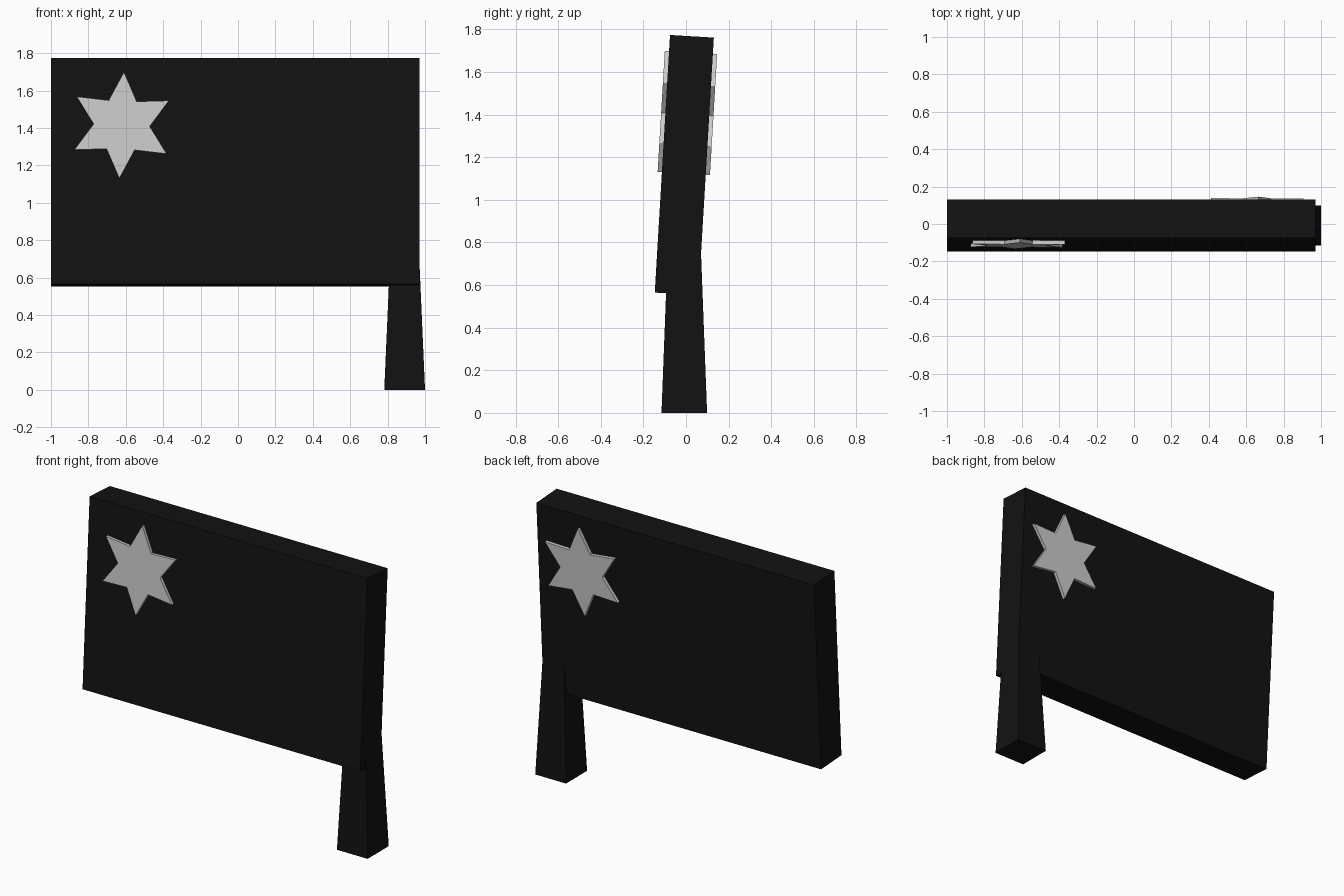
import bpy, bmesh
from math import sin, cos, radians, pi
from mathutils import Matrix

if "Cube" in bpy.data.objects:
    bpy.data.objects.remove(bpy.data.objects["Cube"])

black = bpy.data.materials.new("black")
black.diffuse_color = (0.006, 0.006, 0.006, 1)
black.use_nodes = True
black.node_tree.nodes["Principled BSDF"].inputs["Base Color"].default_value = black.diffuse_color

TILT = Matrix.Translation((-0.015, -0.008, 1.163)) @ Matrix.Rotation(radians(-3.39), 4, 'X')
W, T, H = 1.97, 0.206, 1.211


def add_object(name, bm, material=None, matrix=None):
    bmesh.ops.recalc_face_normals(bm, faces=bm.faces)
    mesh = bpy.data.meshes.new(name)
    bm.to_mesh(mesh)
    bm.free()
    ob = bpy.data.objects.new(name, mesh)
    bpy.context.collection.objects.link(ob)
    if material:
        mesh.materials.append(material)
    if matrix:
        ob.matrix_world = matrix
    return ob


# Leaning sign panel
bm = bmesh.new()
bmesh.ops.create_cube(bm, size=1)
bmesh.ops.scale(bm, vec=(W, T, H), verts=bm.verts)
add_object("sign_panel", bm, black, TILT)

# Tapered post, its top buried in the panel
bm = bmesh.new()
bmesh.ops.create_cube(bm, size=1)
for v in bm.verts:
    top = v.co.z > 0
    v.co.x = 0.891 + v.co.x * (0.13 if top else 0.218)
    v.co.y = -0.008 + v.co.y * (0.138 if top else 0.214)
    v.co.z = 1.0 if top else 0.0
add_object("post", bm, black)


# Six-pointed raised star on a panel face
def star(name, x, side):
    bm = bmesh.new()
    verts = []
    for i in range(12):
        r = 0.15 if i % 2 else 0.285
        a = i * pi / 6 + radians(2.5)
        verts.append(bm.verts.new((x + r * sin(a), side * (T / 2 - 0.01), 0.245 + r * cos(a))))
    face = bm.faces.new(verts)
    ext = bmesh.ops.extrude_face_region(bm, geom=[face], use_keep_orig=True)
    moved = [g for g in ext["geom"] if isinstance(g, bmesh.types.BMVert)]
    bmesh.ops.translate(bm, vec=(0, side * 0.03, 0), verts=moved)
    add_object(name, bm, None, TILT)


star("front_star", -0.607, -1)
star("back_star", 0.668, 1)
